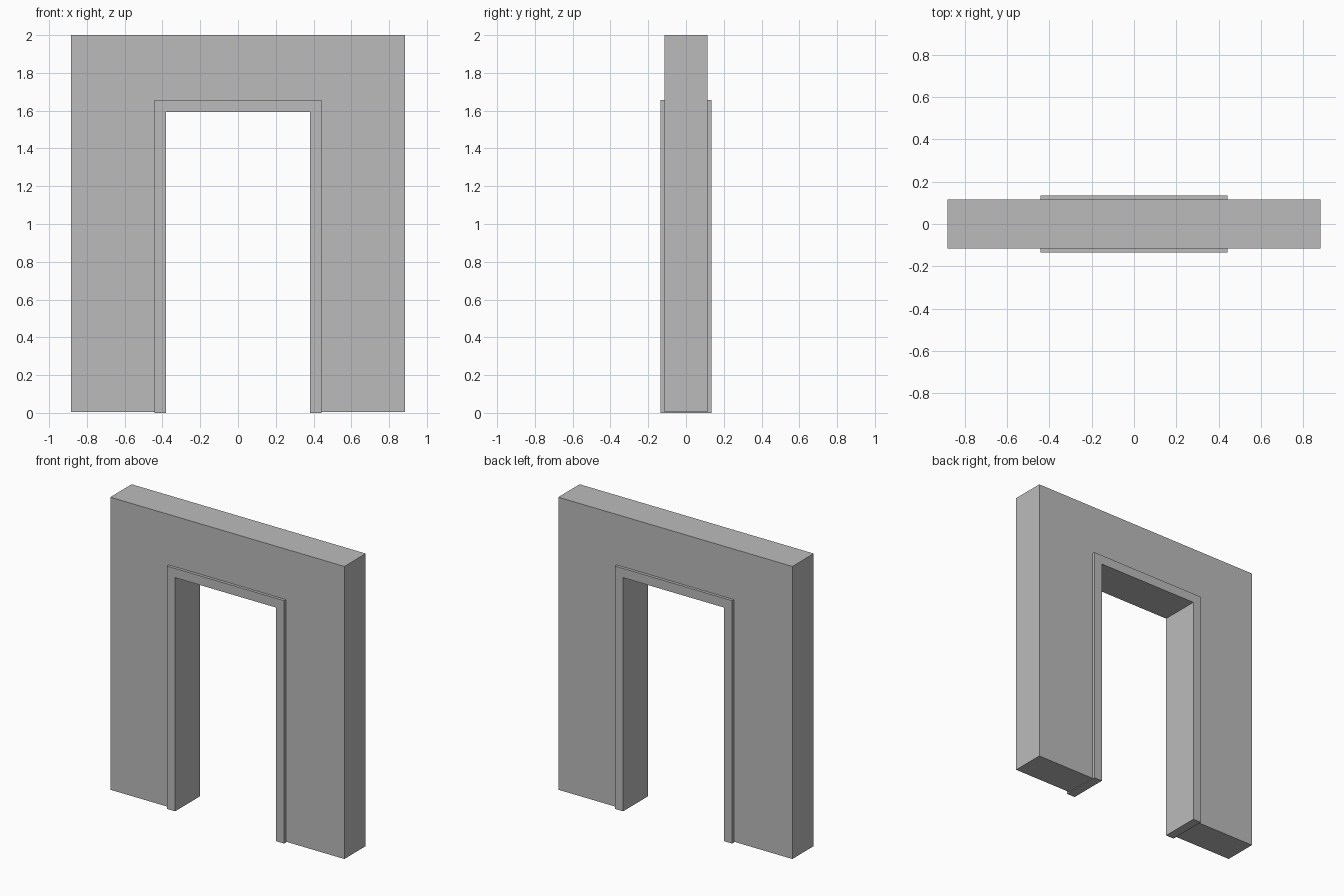
import bpy
import bmesh

cube = bpy.data.objects.get("Cube")
if cube:
    bpy.data.objects.remove(cube, do_unlink=True)

grey = bpy.data.materials.new("plain grey")
grey.use_nodes = True
colour = (0.5, 0.5, 0.5, 1)
grey.diffuse_color = colour
grey.node_tree.nodes["Principled BSDF"].inputs["Base Color"].default_value = colour


def arch(name, outer, inner, top, lintel, bottom, depth):
    """Extrude an upside-down U profile through the given depth."""
    half = [(outer, bottom), (outer, top), (inner, top), (inner, lintel), (inner, bottom)]
    bm = bmesh.new()
    # Quads: one leg, the lintel, the other leg
    leg = [(inner, bottom), (outer, bottom), (outer, lintel), (inner, lintel)]
    profile = [(outer, bottom), (outer, top), (-outer, top), (-outer, bottom),
               (-inner, bottom), (-inner, lintel), (inner, lintel), (inner, bottom)]
    face = bm.faces.new([bm.verts.new((x, -depth / 2, z)) for x, z in profile])
    result = bmesh.ops.extrude_face_region(bm, geom=[face])
    moved = [v for v in result["geom"] if isinstance(v, bmesh.types.BMVert)]
    bmesh.ops.translate(bm, verts=moved, vec=(0, depth, 0))
    bmesh.ops.recalc_face_normals(bm, faces=bm.faces)
    mesh = bpy.data.meshes.new(name)
    bm.to_mesh(mesh)
    bm.free()
    mesh.materials.append(grey)
    obj = bpy.data.objects.new(name, mesh)
    bpy.context.collection.objects.link(obj)
    return obj


# Wall around the doorway
arch("wall", 0.883, 0.442, 2.0, 1.656, 0.005, 0.23)

# Door frame lining the opening, standing proud on both sides
arch("door_frame", 0.442, 0.38, 1.656, 1.593, 0.0, 0.27)
